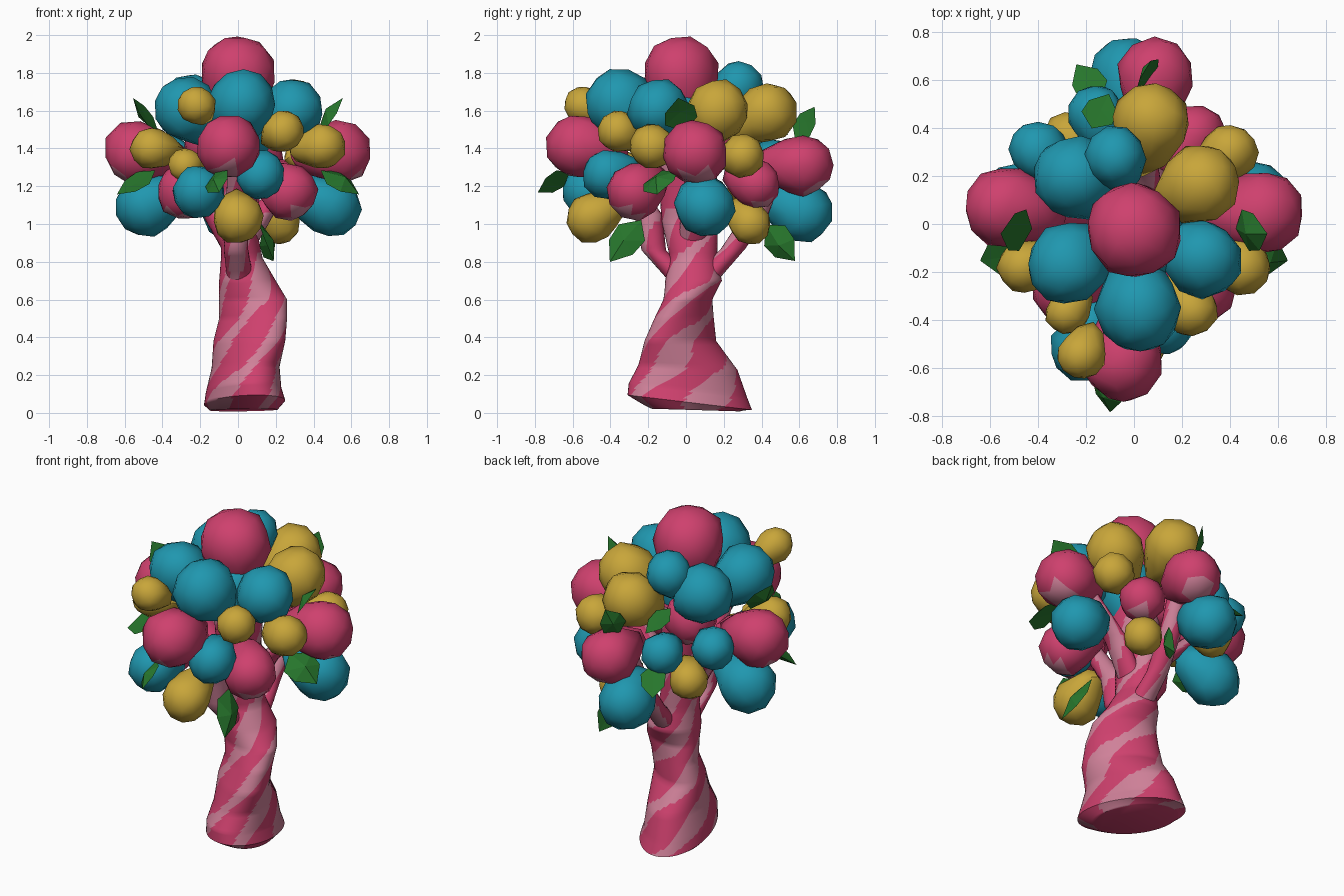
import bpy, bmesh, math, random
from mathutils import Vector, Matrix

if "Cube" in bpy.data.objects:
    bpy.data.objects.remove(bpy.data.objects["Cube"])
random.seed(4)


def material(name, rgb):
    m = bpy.data.materials.new(name)
    m.use_nodes = True
    m.diffuse_color = (*rgb, 1)
    m.node_tree.nodes["Principled BSDF"].inputs["Base Color"].default_value = (*rgb, 1)
    return m


PINK = material("pink", (0.62, 0.052, 0.155))
LIGHT = material("light pink", (0.63, 0.22, 0.32))
BLUE = material("teal blue", (0.014, 0.31, 0.43))
GOLD = material("golden yellow", (0.58, 0.38, 0.042))
GREEN = material("leaf green", (0.02, 0.18, 0.025))


def finish(bm, name, mats, smooth=None):
    bmesh.ops.recalc_face_normals(bm, faces=bm.faces[:])
    mesh = bpy.data.meshes.new(name)
    bm.to_mesh(mesh)
    bm.free()
    for m in mats:
        mesh.materials.append(m)
    ob = bpy.data.objects.new(name, mesh)
    bpy.context.collection.objects.link(ob)
    if smooth:
        bpy.ops.object.select_all(action="DESELECT")
        ob.select_set(True)
        bpy.context.view_layer.objects.active = ob
        bpy.ops.object.shade_smooth_by_angle(angle=math.radians(smooth))
    return ob


def striped_limb(name, keys, sides, bands, steps=7, twist=5.0):
    """Loft through (x, y, z, rx, ry, shear, tilt) rings; columns twist so stripes spiral."""
    bm = bmesh.new()
    rings = []
    for a, b in zip(keys, keys[1:]):
        last = b is keys[-1]
        for i in range(steps + last):
            x, y, z, rx, ry, shear, tilt = [p + (q - p) * i / steps for p, q in zip(a, b)]
            ring = []
            for j in range(sides):
                t = math.tau * j / sides + twist * z
                dx = rx * math.cos(t)
                dy = ry * math.sin(t) + shear * dx
                ring.append(bm.verts.new((x + dx, y + dy, z + tilt * dy)))
            rings.append(ring)
    for lo, hi in zip(rings, rings[1:]):
        z = sum(v.co.z for v in lo) / sides
        for j in range(sides):
            k = (j + 1) % sides
            f = bm.faces.new((lo[j], lo[k], hi[k], hi[j]))
            turn = math.tau * (j + 0.5) / sides
            wave = math.sin(bands * turn + 0.9 * math.sin(9 * z + turn)) + 0.5 * math.sin(2 * turn + 15 * z)
            f.material_index = int(wave > 0.22)
    bm.faces.new(rings[0])
    bm.faces.new(rings[-1])
    finish(bm, name, [PINK, LIGHT], 50)


# Trunk, with a wide rounded foot, twisting to a narrow fork
striped_limb("trunk", [
    (0.03, 0.05, 0.015, 0.18, 0.22, -0.45, -0.03), (0.035, 0.02, 0.055, 0.215, 0.315, -0.45, -0.12),
    (0.03, 0.01, 0.12, 0.20, 0.30, -0.45, -0.12),
    (0.04, 0.01, 0.24, 0.18, 0.25, -0.45, -0.05), (0.06, -0.03, 0.38, 0.19, 0.17, -0.45, 0),
    (0.08, -0.01, 0.50, 0.18, 0.14, -0.4, 0), (0.08, 0.01, 0.60, 0.18, 0.125, -0.2, 0),
    (0.05, 0.04, 0.70, 0.15, 0.15, 0, 0), (0.02, 0.04, 0.82, 0.11, 0.125, 0, 0),
    (0.00, 0.02, 1.02, 0.09, 0.15, 0, 0), (0.00, 0.00, 1.45, 0.14, 0.16, 0, 0)], 72, 4)

# Branches reaching into the canopy
branches = {
    "front_branch": [(0.03, 0.05, 0.58, 0.08, 0.08), (0.01, -0.03, 0.72, 0.07, 0.08),
                     (-0.01, -0.17, 0.86, 0.065, 0.065), (-0.01, -0.2, 1.05, 0.06, 0.075),
                     (0, -0.4, 1.35, 0.05, 0.06)],
    "back_branch": [(0.05, 0.04, 0.56, 0.08, 0.07), (0.05, 0.11, 0.72, 0.07, 0.075),
                    (0.04, 0.25, 0.87, 0.06, 0.065), (0.05, 0.37, 1.05, 0.06, 0.065),
                    (0.08, 0.5, 1.35, 0.05, 0.06)],
}
for side, s in (("left", 1), ("right", -1)):
    branches[side + "_branch"] = [(0, 0.03, 0.82, 0.06, 0.08), (s * 0.17, 0.05, 1.12, 0.06, 0.07),
                                  (s * 0.42, 0.06, 1.36, 0.05, 0.06)]
for name, keys in branches.items():
    striped_limb(name, [(*k, 0, 0) for k in keys], 24, 2, 5)

HEART = Vector((0, 0, 1.35))


def blossom(name, mat, x, y, z, r):
    """Faceted lumpy ball whose inner side stretches toward the canopy heart."""
    bm = bmesh.new()
    c = Vector((x, y, z))
    bmesh.ops.create_icosphere(bm, subdivisions=2, radius=r)
    turn = Matrix.Rotation(random.uniform(0, 3), 3, "Z") @ Matrix.Rotation(random.uniform(0, 3), 3, "X")
    inward = (HEART - c).normalized()
    for v in bm.verts:
        p = turn @ v.co * random.uniform(0.96, 1.05)
        pull = max(0, p.normalized().dot(inward) - 0.5)
        v.co = c + p + inward * pull * r * 1.3
    mats = [mat]
    # One pale patch low on the outer side of each pink blossom
    if mat == PINK:
        mats.append(LIGHT)
        bm.normal_update()
        patch = (Vector((x, y, 0)).normalized() - Vector((0, 0, 2))).normalized()
        for f in bm.faces:
            f.material_index = int(f.normal.dot(patch) > 0.88)
    finish(bm, name, mats, 40)


blossoms = {
    PINK: [(0, -0.03, 1.8, 0.2), (-0.05, -0.57, 1.41, 0.17), (-0.54, 0.07, 1.38, 0.17),
           (0.54, 0.05, 1.38, 0.17), (0.09, 0.62, 1.31, 0.16), (0.27, -0.27, 1.17, 0.15),
           (-0.28, -0.27, 1.17, 0.15), (0.25, 0.37, 1.21, 0.13), (-0.14, 0.16, 1.43, 0.15)],
    BLUE: [(0.02, -0.35, 1.64, 0.18), (0.29, -0.15, 1.61, 0.16), (-0.28, -0.17, 1.61, 0.17),
           (-0.25, 0.2, 1.62, 0.17), (-0.08, 0.28, 1.73, 0.13), (-0.4, 0.31, 1.37, 0.12),
           (-0.16, 0.46, 1.33, 0.12), (-0.03, 0.62, 1.06, 0.16), (-0.49, 0.1, 1.09, 0.16),
           (0.49, 0.1, 1.09, 0.16), (-0.21, -0.52, 1.17, 0.14), (0.12, -0.42, 1.26, 0.13),
           (0.02, -0.05, 1.55, 0.2)],
    GOLD: [(0, -0.5, 1.03, 0.135), (-0.22, -0.55, 1.63, 0.1), (-0.46, -0.18, 1.4, 0.11),
           (0.45, -0.18, 1.41, 0.12), (0.24, -0.36, 1.49, 0.11), (-0.28, -0.37, 1.31, 0.09),
           (0.07, 0.43, 1.59, 0.16), (0.28, 0.17, 1.6, 0.165), (0.4, 0.3, 1.36, 0.115),
           (-0.27, 0.36, 1.16, 0.11), (0.22, 0.34, 1.0, 0.11)],
}
for mat, balls in blossoms.items():
    for i, ball in enumerate(balls):
        blossom(f"{mat.name.replace(' ', '_')}_blossom_{i + 1}", mat, *ball)


def leaf(name, centre, along, across, length, width):
    """Pointed leaf folded along its midrib."""
    along, across = Vector(along).normalized(), Vector(across)
    across = (across - along * across.dot(along)).normalized()
    up = along.cross(across)
    bm = bmesh.new()

    def pt(u, w, h):
        return bm.verts.new(Vector(centre) + along * u * length + across * w * width + up * h * width)
    base, tip = pt(-0.5, 0, 0), pt(0.5, 0, 0)
    rib, under = pt(0.05, 0, 0.22), pt(0.05, 0, 0.02)
    for s in (-0.5, 0.5):
        low, high = pt(-0.2, s, 0), pt(0.15, s * 0.9, 0)
        for mid in (rib, under):
            bm.faces.new((base, low, mid))
            bm.faces.new((low, high, mid))
            bm.faces.new((high, tip, mid))
    finish(bm, name, [GREEN])


for side, s in (("left", 1), ("right", -1)):
    leaf(side + "_upper_leaf", (s * 0.49, -0.03, 1.58), (s * 0.6, -0.1, 0.8), (0, 1, 0.5), 0.22, 0.18)
    leaf(side + "_lower_leaf", (s * 0.54, -0.14, 1.22), (s * 0.8, -0.1, -0.5), (s * 0.2, 1, 0.45), 0.24, 0.2)
leaf("front_leaf", (-0.11, -0.7, 1.22), (0.1, -0.8, -0.5), (0.7, 0, 0.7), 0.2, 0.15)
leaf("front_hanging_leaf", (0.15, -0.32, 0.91), (0.3, -0.6, -0.8), (0.3, 0.8, -0.6), 0.29, 0.17)
leaf("back_hanging_leaf", (0.16, 0.5, 0.9), (0.2, 0.6, -0.75), (0.4, 0.6, 0.7), 0.25, 0.17)
leaf("back_upper_leaf", (0.06, 0.63, 1.53), (0.1, 0.45, 0.8), (0.7, 0.8, -0.3), 0.21, 0.14)
leaf("back_inner_leaf", (-0.14, 0.47, 1.53), (0.3, 0.6, -0.5), (1, -0.3, 0), 0.2, 0.14)
leaf("back_lower_leaf", (-0.19, 0.59, 1.22), (-0.4, 0.6, -0.5), (1, 0.6, 0), 0.22, 0.14)
